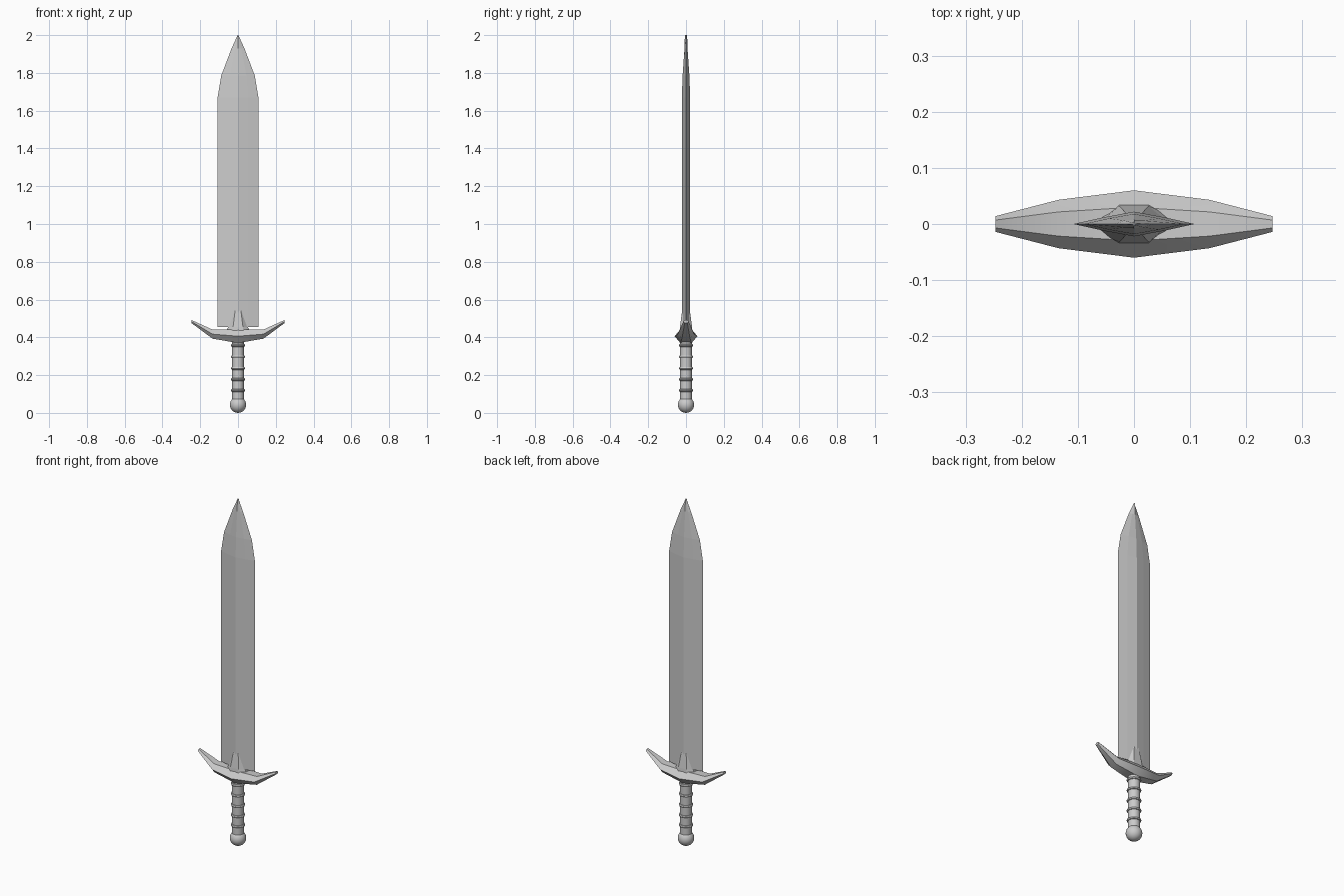
import bpy, bmesh, math

if "Cube" in bpy.data.objects:
    bpy.data.objects.remove(bpy.data.objects["Cube"])

steel = bpy.data.materials.new("grey steel")
steel.diffuse_color = (0.6, 0.6, 0.6, 1)
steel.use_nodes = True
steel.node_tree.nodes["Principled BSDF"].inputs["Base Color"].default_value = steel.diffuse_color


def finish(name, bm, angle=None):
    bmesh.ops.recalc_face_normals(bm, faces=bm.faces)
    me = bpy.data.meshes.new(name)
    bm.to_mesh(me)
    bm.free()
    me.materials.append(steel)
    ob = bpy.data.objects.new(name, me)
    bpy.context.collection.objects.link(ob)
    if angle:
        bpy.ops.object.select_all(action='DESELECT')
        ob.select_set(True)
        bpy.context.view_layer.objects.active = ob
        bpy.ops.object.shade_smooth_by_angle(angle=math.radians(angle))
    return ob


def loft(name, rings, angle=None):
    """Skin a list of equal-length point rings and cap both ends."""
    bm = bmesh.new()
    vs = [[bm.verts.new(p) for p in r] for r in rings]
    n = len(rings[0])
    for a, b in zip(vs, vs[1:]):
        for i in range(n):
            j = (i + 1) % n
            bm.faces.new((a[i], a[j], b[j], b[i]))
    bm.faces.new(vs[0])
    bm.faces.new(vs[-1])
    return finish(name, bm, angle)


def lathe(name, profile, sides=24):
    rings = [[(r * math.cos(2 * math.pi * i / sides), r * math.sin(2 * math.pi * i / sides), z)
              for i in range(sides)] for r, z in profile]
    return loft(name, rings, 40)


# Blade: ridged section (half width, bevel thickness, ridge thickness) going up
def blade_ring(z, w, e, t):
    return [(w, 0, z), (w * .5, e, z), (0, t, z), (-w * .5, e, z),
            (-w, 0, z), (-w * .5, -e, z), (0, -t, z), (w * .5, -e, z)]


loft("blade", [blade_ring(*s) for s in [
    (.455, .108, .012, .022), (1.67, .108, .012, .022),
    (1.785, .089, .010, .018), (1.93, .034, .006, .008), (2.0, .002, .002, .006)]])


# Collar: tapered hexagonal wedge at the root of the blade
def collar_ring(z, x, y, fx, ey):
    return [(x, ey, z), (fx, y, z), (-fx, y, z), (-x, -0 + ey, z),
            (-x, -ey, z), (-fx, -y, z), (fx, -y, z), (x, -ey, z)]


loft("collar", [collar_ring(.42, .07, .035, .027, .012),
                collar_ring(.455, .052, .032, .026, .010),
                collar_ring(.545, .030, .020, .015, .006)])


# Cross guard: upswept arms, hexagonal section thinning to the tips
def guard_ring(x, z, ry, rz):
    return [(x, ry, z), (x, ry * .5, z + rz), (x, -ry * .5, z + rz),
            (x, -ry, z), (x, -ry * .5, z - rz), (x, ry * .5, z - rz)]


half = [(.247, .484, .014, .008), (.135, .417, .043, .024)]
stations = [(-x, z, a, b) for x, z, a, b in half] + [(0, .406, .060, .036)] + half[::-1]
loft("cross_guard", [guard_ring(*s) for s in stations], 40)

# Grip with raised rings
lathe("grip", [(.031, .06), (.031, .39)])
for z in (.119, .177, .236, .297, .357):
    lathe("grip_ring", [(.028, z - .009), (.035, z - .006), (.038, z),
                        (.035, z + .006), (.028, z + .009)])

# Pommel ball
bm = bmesh.new()
bmesh.ops.create_uvsphere(bm, u_segments=24, v_segments=14, radius=.043)
bmesh.ops.translate(bm, verts=bm.verts, vec=(0, 0, .043))
finish("pommel", bm, 40)
